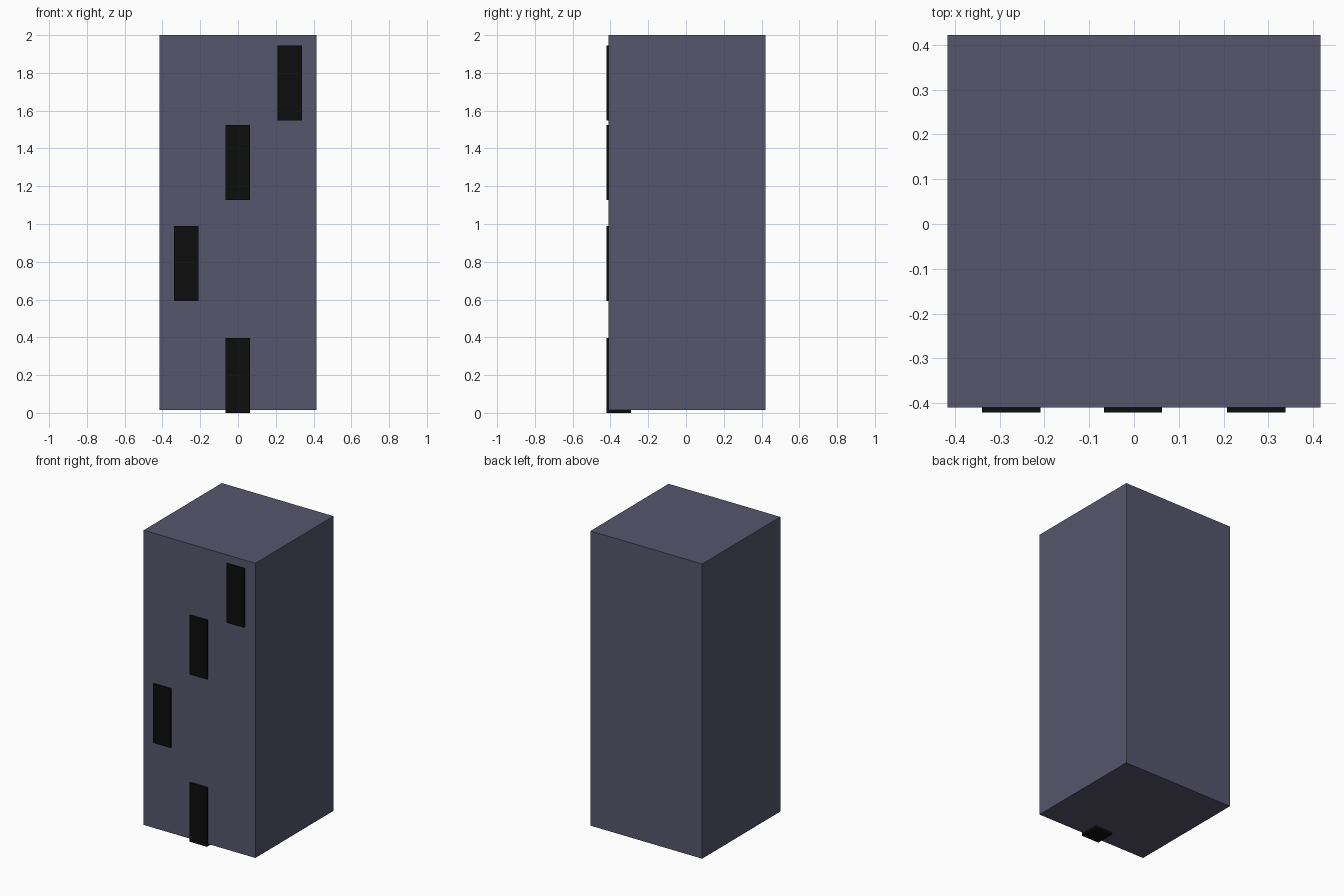
import bpy

if "Cube" in bpy.data.objects:
    bpy.data.objects.remove(bpy.data.objects["Cube"])


def material(name, rgb):
    m = bpy.data.materials.new(name)
    m.diffuse_color = (*rgb, 1)
    m.use_nodes = True
    m.node_tree.nodes["Principled BSDF"].inputs["Base Color"].default_value = m.diffuse_color
    return m


def box(name, lo, hi, mat):
    bpy.ops.mesh.primitive_cube_add(size=1, location=[(a + b) / 2 for a, b in zip(lo, hi)])
    ob = bpy.context.object
    ob.name = ob.data.name = name
    ob.scale = [b - a for a, b in zip(lo, hi)]
    bpy.ops.object.transform_apply(location=False, rotation=False, scale=True)
    ob.data.materials.append(mat)
    return ob


slate = material("slate", (0.095, 0.093, 0.155))
black = material("black", (0.004, 0.004, 0.004))

# Tower block
box("tower_body", (-0.416, -0.409, 0.015), (0.416, 0.422, 2.0), slate)

# Door and windows: identical blocks sunk into the front wall
W, D, H, FRONT = 0.13, 0.13, 0.397, -0.421
for name, x, z in (("door", -0.002, 0.0), ("window_low", -0.274, 0.593),
                   ("window_mid", -0.002, 1.127), ("window_high", 0.273, 1.549)):
    box(name, (x - W / 2, FRONT, z), (x + W / 2, FRONT + D, z + H), black)
